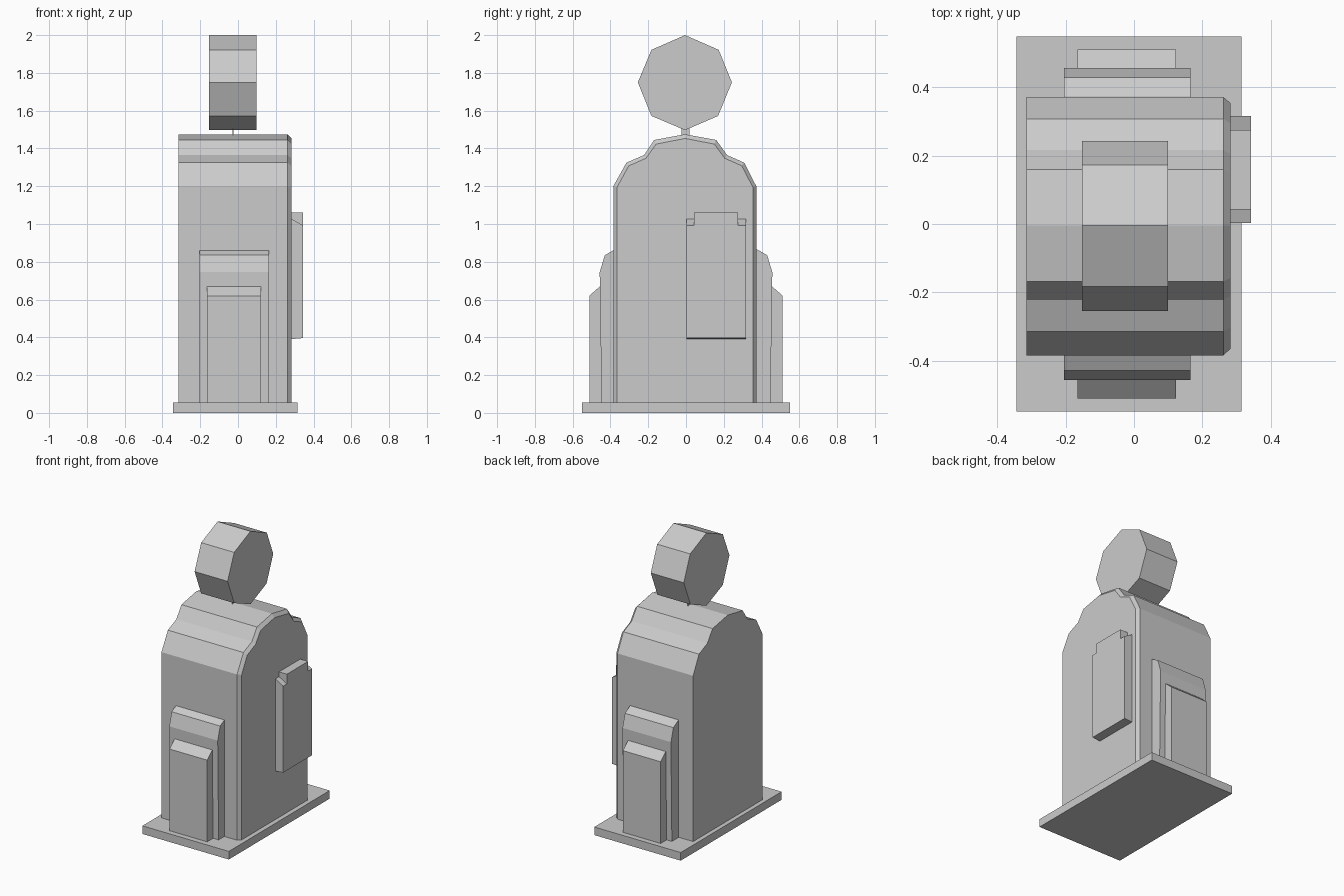
import bpy, bmesh

if "Cube" in bpy.data.objects:
    bpy.data.objects.remove(bpy.data.objects["Cube"])

grey = bpy.data.materials.new("plain_grey")
grey.diffuse_color = (0.6, 0.6, 0.6, 1)
grey.use_nodes = True
grey.node_tree.nodes["Principled BSDF"].inputs["Base Color"].default_value = grey.diffuse_color


def loft(name, sections):
    """Skin matching (y, z) outlines placed at increasing x, capped at both ends."""
    bm = bmesh.new()
    rings = [[bm.verts.new((x, y, z)) for y, z in outline] for x, outline in sections]
    n = len(rings[0])
    for a, b in zip(rings, rings[1:]):
        for i in range(n):
            j = (i + 1) % n
            bm.faces.new((a[i], a[j], b[j], b[i]))
    bm.faces.new(rings[0][::-1])
    bm.faces.new(rings[-1])
    bmesh.ops.recalc_face_normals(bm, faces=bm.faces)
    mesh = bpy.data.meshes.new(name)
    bm.to_mesh(mesh)
    bm.free()
    mesh.materials.append(grey)
    obj = bpy.data.objects.new(name, mesh)
    bpy.context.collection.objects.link(obj)
    return obj


def rect(y0, y1, z0, z1):
    return [(y0, z0), (y1, z0), (y1, z1), (y0, z1)]


# Base slab
base = rect(-0.55, 0.55, 0, 0.056)
loft("base", [(-0.345, base), (0.315, base)])

# Main body with stepped arch top, chamfered along its right face
body = [(-0.385, 0.05), (0.372, 0.05), (0.372, 1.2), (0.308, 1.325), (0.217, 1.365),
        (0.16, 1.445), (-0.005, 1.475), (-0.168, 1.445), (-0.222, 1.365),
        (-0.315, 1.325), (-0.385, 1.2)]
inner = [(-0.365, 0.05), (0.354, 0.05), (0.354, 1.195), (0.295, 1.308), (0.205, 1.348),
         (0.15, 1.423), (-0.005, 1.453), (-0.158, 1.423), (-0.212, 1.348),
         (-0.303, 1.308), (-0.365, 1.195)]
loft("body", [(-0.315, body), (0.262, body), (0.283, inner)])

# Buttresses, repeated front and back
for label, s in (("front", -1), ("back", 1)):
    upper = [(s * y, z) for y, z in
             [(0.36, 0.05), (0.447, 0.05), (0.457, 0.745), (0.43, 0.835), (0.375, 0.866), (0.36, 0.866)]]
    lower = [(s * y, z) for y, z in
             [(0.43, 0.05), (0.512, 0.05), (0.512, 0.62), (0.455, 0.67), (0.43, 0.67)]]
    loft(label + "_upper_buttress", [(-0.205, upper), (0.165, upper)])
    loft(label + "_lower_buttress", [(-0.165, lower), (0.123, lower)])


# Side panel with sloping notches in its two upper corners
def panel(notch, bottom):
    return [(0.003, bottom), (0.317, bottom), (0.317, notch), (0.275, notch),
            (0.275, 1.06), (0.043, 1.06), (0.043, notch), (0.003, notch)]


loft("side_panel", [(0.275, panel(1.032, 0.39)), (0.343, panel(0.993, 0.396))])

# Thin neck and eight-sided disc head
neck = rect(-0.025, 0.018, 1.44, 1.515)
loft("neck", [(-0.03, neck), (-0.024, neck)])
head = [(-0.005, 2.0), (0.173, 1.922), (0.243, 1.75), (0.17, 1.572),
        (-0.005, 1.497), (-0.183, 1.572), (-0.255, 1.75), (-0.183, 1.922)]
loft("head", [(-0.153, head), (0.099, head)])
